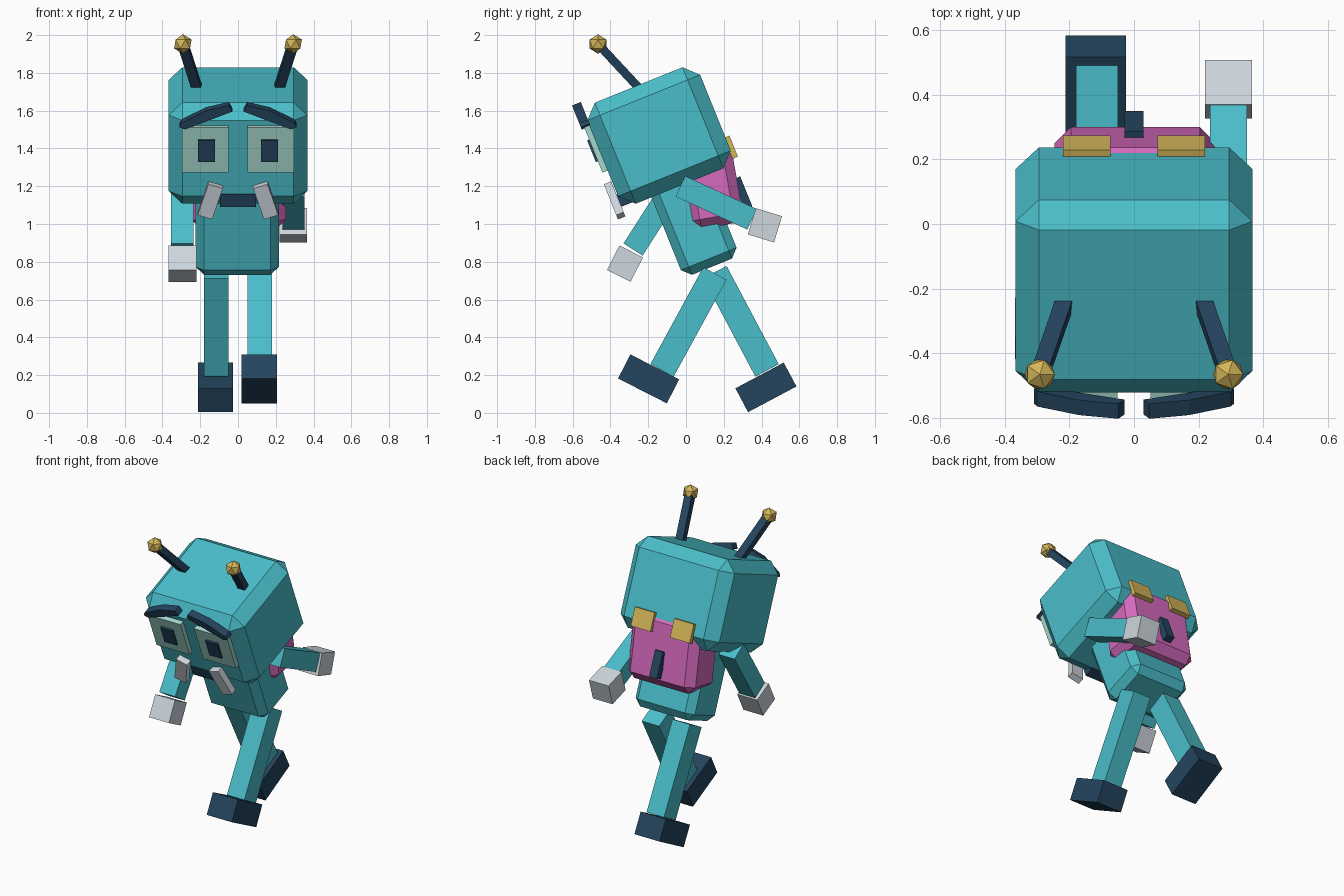
import bpy, bmesh
from math import radians
from mathutils import Matrix, Vector

cube = bpy.data.objects.get("Cube")
if cube:
    bpy.data.objects.remove(cube, do_unlink=True)


def material(name, rgb):
    m = bpy.data.materials.new(name)
    m.use_nodes = True
    lin = [((c / 255 + 0.055) / 1.055) ** 2.4 for c in rgb] + [1.0]
    m.diffuse_color = lin
    m.node_tree.nodes["Principled BSDF"].inputs["Base Color"].default_value = lin
    return m


TEAL = material("teal", (74, 190, 202))
NAVY = material("navy", (36, 68, 94))
GREY = material("light_grey", (206, 215, 222))
GOLD = material("gold", (212, 182, 90))
PINK = material("pink", (214, 106, 190))
MINT = material("pale_mint", (164, 216, 206))

LEAN = Matrix.Rotation(radians(22), 4, 'X')       # head and torso lean forward
PACK_LEAN = Matrix.Rotation(radians(10), 4, 'X')


def finish(name, bm, matrix, mat):
    bmesh.ops.recalc_face_normals(bm, faces=bm.faces)
    me = bpy.data.meshes.new(name)
    bm.to_mesh(me)
    bm.free()
    me.materials.append(mat)
    ob = bpy.data.objects.new(name, me)
    ob.matrix_world = matrix
    bpy.context.collection.objects.link(ob)
    return ob


def box(name, size, loc, mat, frame=Matrix(), pitch=0, roll=0, bevel=0):
    """Box with optional chamfer; pitch turns about x, roll about y."""
    bm = bmesh.new()
    bmesh.ops.create_cube(bm, size=1)
    bmesh.ops.scale(bm, vec=size, verts=bm.verts)
    if bevel:
        bmesh.ops.bevel(bm, geom=bm.edges[:], offset=bevel, segments=1,
                        affect='EDGES', profile=0.5)
    turn = Matrix.Rotation(radians(pitch), 4, 'X') @ Matrix.Rotation(radians(roll), 4, 'Y')
    return finish(name, bm, frame @ Matrix.Translation(loc) @ turn, mat)


def limb(name, start, end, width, depth, mat):
    """Square bar running from start to end."""
    a, b = Vector(start), Vector(end)
    z = (b - a).normalized()
    y = z.cross(Vector((1, 0, 0))).normalized()
    x = y.cross(z)
    rot = Matrix((x, y, z)).transposed().to_4x4()
    bm = bmesh.new()
    bmesh.ops.create_cube(bm, size=1)
    bmesh.ops.scale(bm, vec=(width, depth, (b - a).length), verts=bm.verts)
    return finish(name, bm, Matrix.Translation((a + b) / 2) @ rot, mat)


def prism(name, outline, y0, y1, mat, frame):
    """Extrude an x-z outline from y0 to y1."""
    bm = bmesh.new()
    face = bm.faces.new([bm.verts.new((x, y0, z)) for x, z in outline])
    ext = bmesh.ops.extrude_face_region(bm, geom=[face])
    verts = [v for v in ext["geom"] if isinstance(v, bmesh.types.BMVert)]
    bmesh.ops.translate(bm, vec=(0, y1 - y0, 0), verts=verts)
    return finish(name, bm, frame, mat)


# Head and torso
box("head", (0.734, 0.644, 0.577), (0, 0.418, 1.415), TEAL, LEAN, bevel=0.072)
box("torso", (0.44, 0.318, 0.56), (-0.004, 0.417, 0.946), TEAL, LEAN, bevel=0.045)
box("mouth", (0.19, 0.08, 0.07), (0, 0.13, 1.175), NAVY, LEAN)

# Backpack with fin
box("backpack", (0.5, 0.28, 0.46), (0.004, 0.34, 1.175), PINK, PACK_LEAN, bevel=0.05)
box("backpack_fin", (0.058, 0.045, 0.17), (0, 0.298, 1.165), NAVY, pitch=22)

BROW = [(0.03, 1.70), (0.048, 1.735), (0.17, 1.705), (0.30, 1.634),
        (0.31, 1.61), (0.28, 1.598)]

# Mirrored details
for side, s in (("left", 1), ("right", -1)):
    box(side + "_eye_panel", (0.245, 0.035, 0.258), (s * 0.173, 0.084, 1.474), MINT, LEAN)
    box(side + "_pupil", (0.09, 0.03, 0.124), (s * 0.167, 0.07, 1.472), NAVY, LEAN)
    prism(side + "_brow", [(s * x, z) for x, z in BROW], 0.05, 0.1, NAVY, LEAN)
    box(side + "_tusk", (0.08, 0.042, 0.185), (s * 0.147, 0.071, 1.185), GREY, LEAN, roll=-s * 18)
    box(side + "_strap_tab", (0.147, 0.03, 0.12), (s * 0.146, 0.748, 1.215), GOLD, LEAN)
    tip = Vector((s * 0.292, -0.466, 1.953))
    limb(side + "_antenna", (s * 0.212, -0.235, 1.705), tip, 0.052, 0.045, NAVY)
    bm = bmesh.new()
    bmesh.ops.create_icosphere(bm, subdivisions=1, radius=0.052)
    finish(side + "_antenna_ball", bm, Matrix.Translation(tip), GOLD)

# Left arm swings back, right arm swings forward
limb("left_arm", (0.293, -0.03, 1.2), (0.293, 0.35, 1.025), 0.116, 0.12, TEAL)
box("left_hand", (0.146, 0.145, 0.145), (0.293, 0.418, 0.993), GREY, pitch=-17)
limb("right_arm", (-0.295, -0.06, 1.21), (-0.295, -0.28, 0.865), 0.118, 0.12, TEAL)
box("right_hand", (0.148, 0.14, 0.145), (-0.295, -0.323, 0.79), GREY, pitch=-27)

# Left leg steps forward, right leg trails
limb("left_leg", (0.114, 0.153, 0.738), (0.114, -0.127, 0.225), 0.13, 0.14, TEAL)
box("left_boot", (0.187, 0.29, 0.143), (0.113, -0.198, 0.18), NAVY, pitch=-27)
limb("right_leg", (-0.115, 0.153, 0.745), (-0.115, 0.429, 0.225), 0.13, 0.14, TEAL)
box("right_boot", (0.187, 0.29, 0.143), (-0.119, 0.423, 0.135), NAVY, pitch=28)
